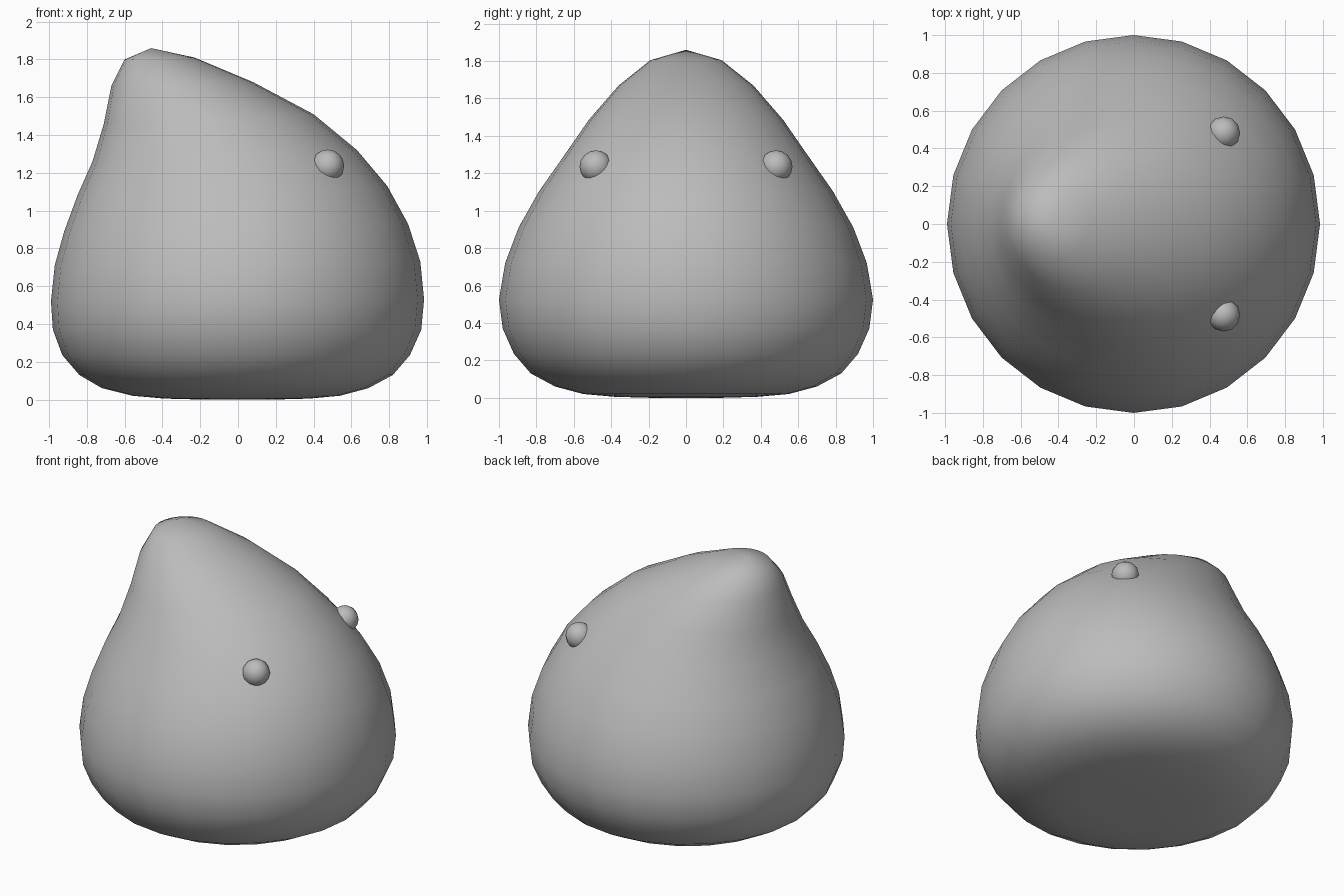
import bpy
import bmesh
from math import sin, cos, tau

default = bpy.data.objects.get("Cube")
if default:
    bpy.data.objects.remove(default, do_unlink=True)

grey = bpy.data.materials.new("plain grey")
grey.use_nodes = True
grey.diffuse_color = (0.5, 0.5, 0.5, 1)
grey.node_tree.nodes["Principled BSDF"].inputs["Base Color"].default_value = (0.5, 0.5, 0.5, 1)


def finish(name, bm):
    bmesh.ops.recalc_face_normals(bm, faces=bm.faces)
    for face in bm.faces:
        face.smooth = True
    mesh = bpy.data.meshes.new(name)
    bm.to_mesh(mesh)
    bm.free()
    mesh.materials.append(grey)
    obj = bpy.data.objects.new(name, mesh)
    bpy.context.collection.objects.link(obj)
    return obj


# Body: tilted elliptical rings (left x, left z, right x, right z, half depth)
SIDES = 24
RINGS = [
    (-.20, 0, .20, 0, .20),
    (-.39, .005, .38, .005, .38),
    (-.56, .02, .54, .02, .55),
    (-.72, .06, .69, .06, .70),
    (-.84, .13, .82, .13, .83),
    (-.93, .235, .91, .235, .92),
    (-.98, .37, .97, .37, .98),
    (-.99, .52, .985, .53, 1.0),
    (-.97, .71, .965, .73, .967),
    (-.92, .89, .90, .93, .895),
    (-.85, 1.08, .79, 1.13, .785),
    (-.77, 1.26, .63, 1.32, .655),
    (-.71, 1.46, .40, 1.51, .52),
    (-.67, 1.66, .08, 1.68, .36),
    (-.60, 1.80, -.23, 1.81, .19),
]
bm = bmesh.new()
loops = []
for x0, z0, x1, z1, depth in RINGS:
    loop = []
    for i in range(SIDES):
        c, s = cos(tau * i / SIDES), sin(tau * i / SIDES)
        loop.append(bm.verts.new(((x0 + x1 + (x1 - x0) * c) / 2, depth * s,
                                  (z0 + z1 + (z1 - z0) * c) / 2)))
    loops.append(loop)
base = bm.verts.new((0, 0, 0))
tip = bm.verts.new((-.46, 0, 1.86))
for i in range(SIDES):
    j = (i + 1) % SIDES
    for low, high in zip(loops, loops[1:]):
        bm.faces.new((low[i], low[j], high[j], high[i]))
    bm.faces.new((base, loops[0][j], loops[0][i]))
    bm.faces.new((tip, loops[-1][i], loops[-1][j]))
finish("body", bm)

# Eyes: small balls half sunk into the body
for name, side in (("right_eye", -1), ("left_eye", 1)):
    bm = bmesh.new()
    bmesh.ops.create_uvsphere(bm, u_segments=12, v_segments=8, radius=.087)
    finish(name, bm).location = (.475, side * .482, 1.236)
